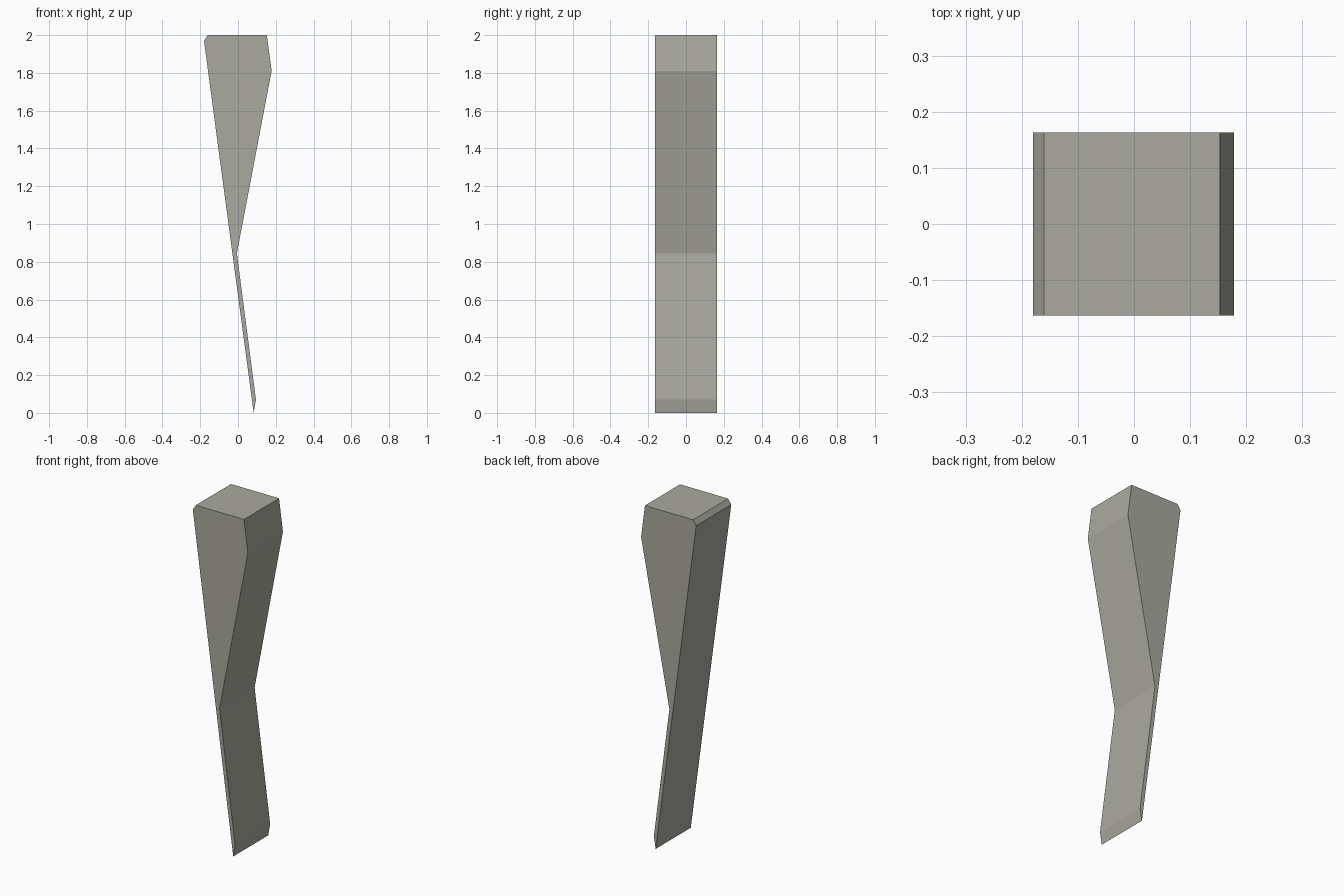
import bpy
import bmesh

cube = bpy.data.objects.get("Cube")
if cube:
    bpy.data.objects.remove(cube, do_unlink=True)

# Warm grey stone
COLOUR = (0.40, 0.40, 0.35, 1.0)
stone = bpy.data.materials.new("warm_grey")
stone.use_nodes = True
stone.diffuse_color = COLOUR
stone.node_tree.nodes["Principled BSDF"].inputs["Base Color"].default_value = COLOUR


def extrude_profile(name, profile, depth, material):
    """Make a flat-shaded prism from an (x, z) outline, centred on y = 0."""
    bm = bmesh.new()
    face = bm.faces.new([bm.verts.new((x, -depth / 2, z)) for x, z in profile])
    grown = bmesh.ops.extrude_face_region(bm, geom=[face], use_keep_orig=True)
    back = [v for v in grown["geom"] if isinstance(v, bmesh.types.BMVert)]
    bmesh.ops.translate(bm, verts=back, vec=(0, depth, 0))
    bmesh.ops.recalc_face_normals(bm, faces=bm.faces)
    mesh = bpy.data.meshes.new(name)
    bm.to_mesh(mesh)
    bm.free()
    mesh.materials.append(material)
    obj = bpy.data.objects.new(name, mesh)
    bpy.context.collection.objects.link(obj)
    return obj


# Tapered spike: chamfered head, pinched waist, thin pointed foot
outline = [(-0.16, 2.0), (-0.18, 1.97), (0.083, 0.0), (0.095, 0.07),
           (-0.006, 0.845), (0.178, 1.81), (0.153, 2.0)]
extrude_profile("tapered_spike", outline, 0.326, stone)
